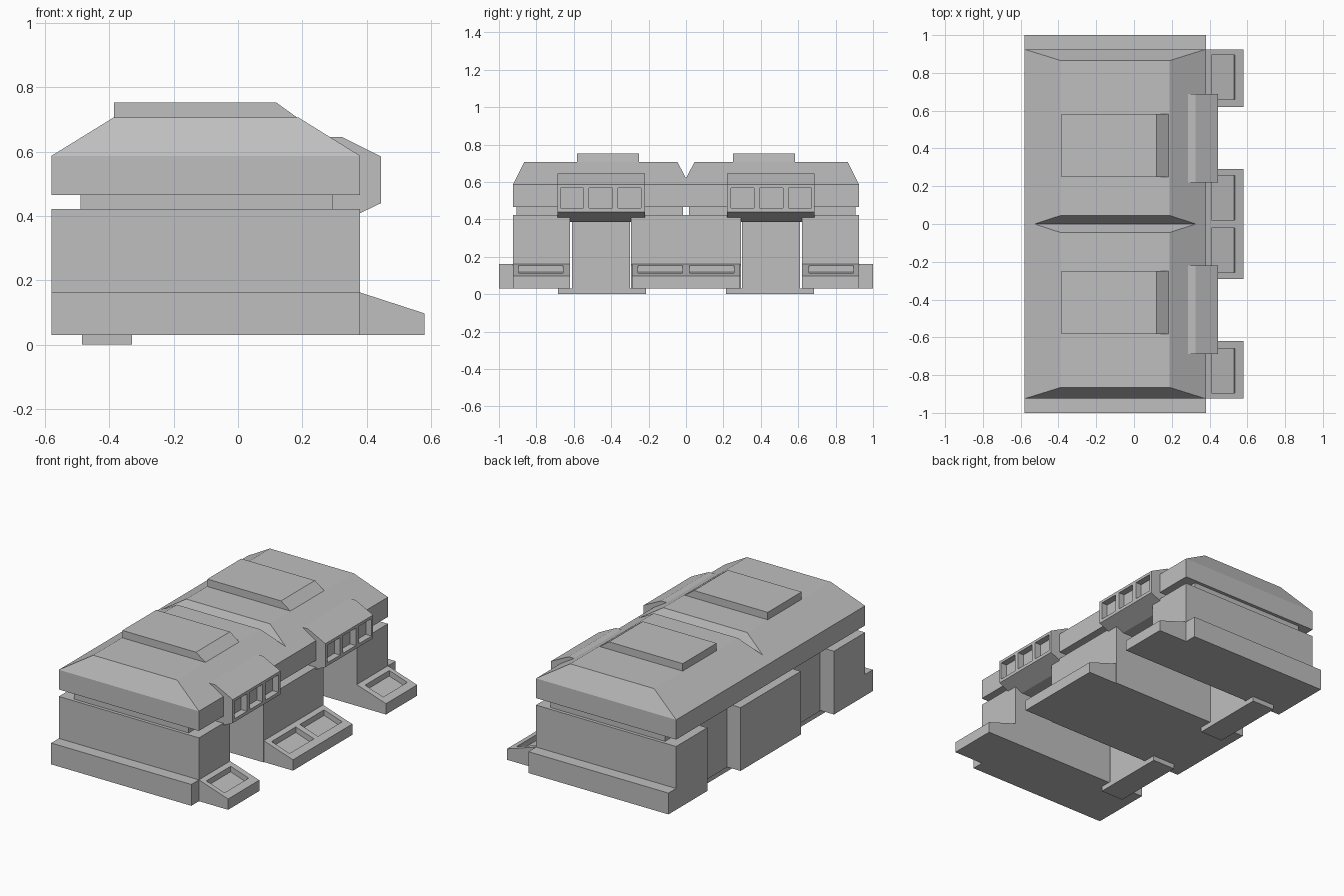
import bpy, bmesh

if "Cube" in bpy.data.objects:
    bpy.data.objects.remove(bpy.data.objects["Cube"])

grey = bpy.data.materials.new("plain grey")
grey.diffuse_color = (0.52, 0.52, 0.52, 1)
grey.use_nodes = True
grey.node_tree.nodes["Principled BSDF"].inputs["Base Color"].default_value = grey.diffuse_color


def finish(name, bm):
    bmesh.ops.recalc_face_normals(bm, faces=bm.faces)
    me = bpy.data.meshes.new(name)
    bm.to_mesh(me)
    bm.free()
    me.materials.append(grey)
    ob = bpy.data.objects.new(name, me)
    bpy.context.collection.objects.link(ob)
    return ob


def prism(name, profile, y0, y1):
    """Extrude an x-z profile from y0 to y1."""
    bm = bmesh.new()
    f = bm.faces.new([bm.verts.new((x, y0, z)) for x, z in profile])
    ext = bmesh.ops.extrude_face_region(bm, geom=[f])["geom"]
    for v in ext:
        if isinstance(v, bmesh.types.BMVert):
            v.co.y = y1
    return finish(name, bm)


def box(name, x0, x1, y0, y1, z0, z1):
    return prism(name, [(x0, z0), (x1, z0), (x1, z1), (x0, z1)], y0, y1)


def cut(ob, cutter):
    m = ob.modifiers.new("cut", "BOOLEAN")
    m.operation = "DIFFERENCE"
    m.solver = "EXACT"
    m.object = cutter
    cutter.hide_render = True
    cutter.hide_viewport = True


def hull(name, points):
    bm = bmesh.new()
    for p in points:
        bm.verts.new(p)
    bmesh.ops.convex_hull(bm, input=bm.verts)
    bmesh.ops.dissolve_limit(bm, angle_limit=0.01, verts=bm.verts, edges=bm.edges)
    return finish(name, bm)


PAD = [(0.38, 0.03), (0.58, 0.03), (0.58, 0.097), (0.38, 0.162)]
TRAY = [(0.41, 0.2), (0.41, 0.118), (0.53, 0.079), (0.545, 0.2)]
CABIN = [(0.2, 0.645), (0.325, 0.645), (0.445, 0.585), (0.445, 0.44),
         (0.33, 0.385), (0.2, 0.385)]

# central block and its double ramp pad
box("middle_block", -0.58, 0.38, -0.295, 0.295, 0.03, 0.422)
middle_pad = prism("middle_pad", PAD, -0.29, 0.29)

for s in (-1, 1):
    def span(a, b):
        return sorted((s * a, s * b))

    # end block, plinth and ramp pad
    box("end_block", -0.58, 0.38, *span(0.62, 0.925), 0.03, 0.422)
    box("end_plinth", -0.58, 0.38, *span(0.92, 1.0), 0.03, 0.162)
    pad = prism("end_pad", PAD, *span(0.62, 0.925))
    cut(pad, prism("tray_cutter", TRAY, *span(0.658, 0.895)))
    cut(middle_pad, prism("tray_cutter", TRAY, *span(0.02, 0.257)))

    # deep bay wall between blocks, with a foot strip below
    box("bay_wall", -0.49, -0.33, *span(0.61, 0.30), 0.03, 0.43)
    box("foot_strip", -0.485, -0.33, *span(0.215, 0.685), 0.0, 0.03)

    # narrow neck under the roof
    box("neck", -0.49, 0.295, *span(0.015, 0.905), 0.42, 0.47)

    # raised roof panel with one sloped end
    prism("roof_panel", [(-0.385, 0.68), (0.223, 0.68), (0.185, 0.705),
                         (0.12, 0.752), (-0.385, 0.752)], *span(0.25, 0.582))

    # overhanging cabin with three recessed windows
    cabin = prism("cabin", CABIN, *span(0.22, 0.687))
    for c in (0.302, 0.456, 0.61):
        cut(cabin, box("window_cutter", 0.405, 0.5,
                       *span(c - 0.062, c + 0.062), 0.46, 0.568))

# hipped roof with a V notch across the middle
ring = []
for x0, x1, y, z in ((-0.58, 0.38, 0.925, 0.465), (-0.58, 0.38, 0.925, 0.587),
                     (-0.387, 0.188, 0.865, 0.706)):
    ring += [(x, sy * y, z) for x in (x0, x1) for sy in (-1, 1)]
roof = hull("roof", ring)
cut(roof, hull("notch_cutter", [(x, y, z) for x in (-0.8, 0.8) for y, z in
                                ((0, 0.62), (-0.09, 0.79), (0.09, 0.79))]))
